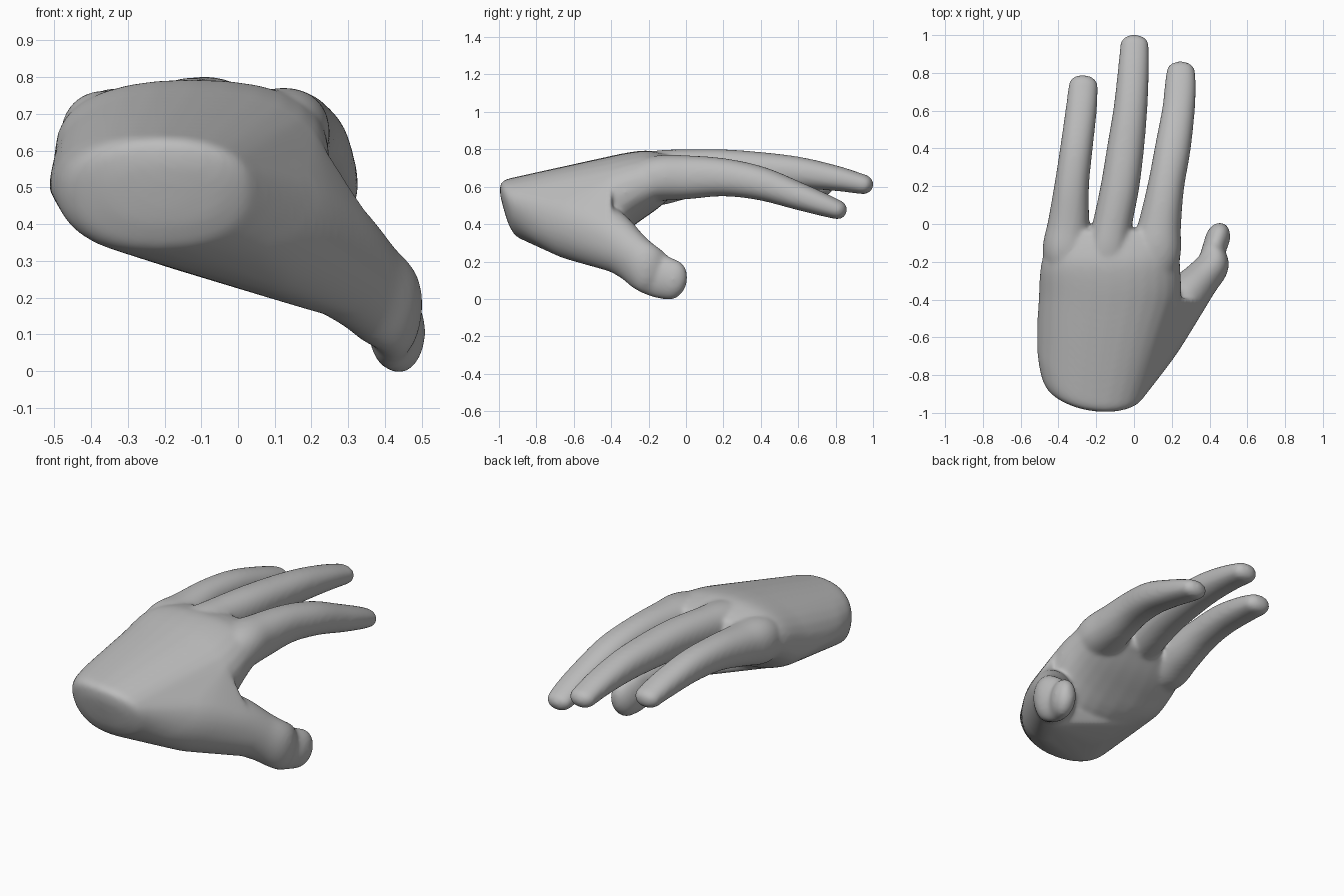
import bpy, bmesh, math
from mathutils import Vector

cube = bpy.data.objects.get("Cube")
if cube:
    bpy.data.objects.remove(cube)

SIDES = 28


def clamp(v):
    return max(0.0, min(1.0, v))


def spline(rows, steps=5):
    """Smooth curve through sections (x, y, z, half width, half height)."""
    p = [Vector(r) for r in rows]
    p = [p[0] * 2 - p[1]] + p + [p[-1] * 2 - p[-2]]
    out = []
    for a, b, c, d in zip(p, p[1:], p[2:], p[3:]):
        for i in range(steps):
            t = i / steps
            out.append(b + (c - a) * (t / 2) + (a * 2 - b * 5 + c * 4 - d) * (t * t / 2)
                       + (b * 3 - a - c * 3 + d) * (t ** 3 / 2))
    return out + [p[-2]]


def loft(bm, rows, power=2.0, axis=None, dome=1.0):
    """Skin rounded sections along a path and close it with a domed tip."""
    pts = spline(rows)
    rings = []

    def ring(centre, side, up, w, h):
        verts = []
        for k in range(SIDES):
            a = math.tau * k / SIDES
            c, s = math.cos(a), math.sin(a)
            u = math.copysign(abs(c) ** (2 / power), c) * w
            v = math.copysign(abs(s) ** (2 / power), s) * h
            verts.append(bm.verts.new(centre + side * u + up * v))
        rings.append(verts)

    for i, p in enumerate(pts):
        a, b = pts[max(i - 1, 0)], pts[min(i + 1, len(pts) - 1)]
        t = axis or (Vector(b[:3]) - Vector(a[:3])).normalized()
        side = t.cross(Vector((0, 0, 1))).normalized()
        up = side.cross(t)
        ring(Vector(p[:3]), side, up, p[3], p[4])
    for k in range(1, 5):
        a = math.radians(19 * k)
        ring(Vector(p[:3]) + t * (min(p[3], p[4]) * dome * math.sin(a)), side, up,
             p[3] * math.cos(a), p[4] * math.cos(a))
    for r, q in zip(rings, rings[1:]):
        for k in range(SIDES):
            n = (k + 1) % SIDES
            bm.faces.new((r[k], r[n], q[n], q[k]))
    bm.faces.new(rings[0][::-1])
    bm.faces.new(rings[-1])
    return [v for r in rings for v in r]


bm = bmesh.new()

# Palm and wrist, with a bulging wrist end
palm = loft(bm, [(-.2, -.975, .48, .07, .035), (-.2, -.968, .48, .18, .1),
                 (-.21, -.935, .478, .262, .156), (-.21, -.8, .485, .292, .182),
                 (-.17, -.6, .49, .345, .22), (-.13, -.4, .54, .375, .225),
                 (-.125, -.23, .61, .37, .183), (-.115, -.13, .64, .35, .14),
                 (-.11, -.05, .665, .3, .09)],
            power=2.3, axis=Vector((0, 1, 0)), dome=.3)
for v in palm:
    x, y, z = v.co
    wrist = clamp((-.7 - y) / .22)
    heel = clamp((-.3 - y) / .2) * (1 - wrist)
    # Round and slant the wrist end, and drop the underside toward the thumb
    v.co.y += wrist * (.7 * (x + .13) ** 2 - .28 * (z - .48))
    v.co.z -= heel * .3 * (x + .15) * clamp((.5 - z) / .15)

# Three fingers: outer, middle, index
fingers = [
    [(-.35, -.3, .6, .09, .1), (-.362, -.15, .63, .122, .13), (-.347, 0, .65, .11, .113),
     (-.33, .2, .675, .092, .095), (-.305, .4, .67, .086, .085), (-.28, .6, .635, .083, .07),
     (-.268, .735, .605, .078, .055)],
    [(-.16, -.3, .65, .1, .1), (-.14, -.15, .675, .115, .118), (-.114, 0, .685, .104, .115),
     (-.074, .2, .695, .102, .105), (-.045, .4, .69, .098, .095), (-.02, .6, .675, .09, .085),
     (-.004, .8, .645, .083, .068), (.003, .95, .612, .076, .053)],
    [(.09, -.3, .61, .11, .11), (.115, -.15, .645, .133, .122), (.137, 0, .65, .113, .118),
     (.169, .2, .65, .097, .102), (.205, .4, .617, .095, .09), (.235, .6, .55, .087, .074),
     (.245, .73, .505, .083, .062), (.248, .81, .477, .076, .052)],
]
for rows in fingers:
    loft(bm, rows, power=2.2)

# Thumb with its fleshy base running back to the wrist, and a knuckle
thumb = loft(bm, [(-.08, -.86, .46, .1, .11), (.02, -.74, .425, .13, .15),
                  (.11, -.61, .395, .14, .185), (.235, -.43, .33, .13, .165),
                  (.35, -.3, .235, .1, .135), (.415, -.22, .17, .088, .13),
                  (.42, -.15, .125, .065, .12), (.442, -.08, .103, .066, .111)], dome=1.35)

# Flesh filling the hollows between palm, wrist and thumb base
flesh = [bm.verts.new(v.co) for v in palm + thumb if v.co.y < -.39]
hull = bmesh.ops.convex_hull(bm, input=flesh)
inside = {e for e in hull["geom_interior"] if isinstance(e, bmesh.types.BMVert)}
bmesh.ops.delete(bm, geom=list(inside), context="VERTS")

bmesh.ops.recalc_face_normals(bm, faces=bm.faces)
mesh = bpy.data.meshes.new("hand")
bm.to_mesh(mesh)
bm.free()
hand = bpy.data.objects.new("hand", mesh)
bpy.context.collection.objects.link(hand)

# Fuse the parts into one skin and soften the joins
skin = hand.modifiers.new("fuse", "REMESH")
skin.mode = "VOXEL"
skin.voxel_size = .01
skin.use_smooth_shade = True
soft = hand.modifiers.new("soften", "SMOOTH")
soft.factor = .5
soft.iterations = 20

grey = bpy.data.materials.new("plain grey")
grey.use_nodes = True
colour = (.5, .5, .5, 1)
grey.diffuse_color = colour
grey.node_tree.nodes["Principled BSDF"].inputs["Base Color"].default_value = colour
mesh.materials.append(grey)
